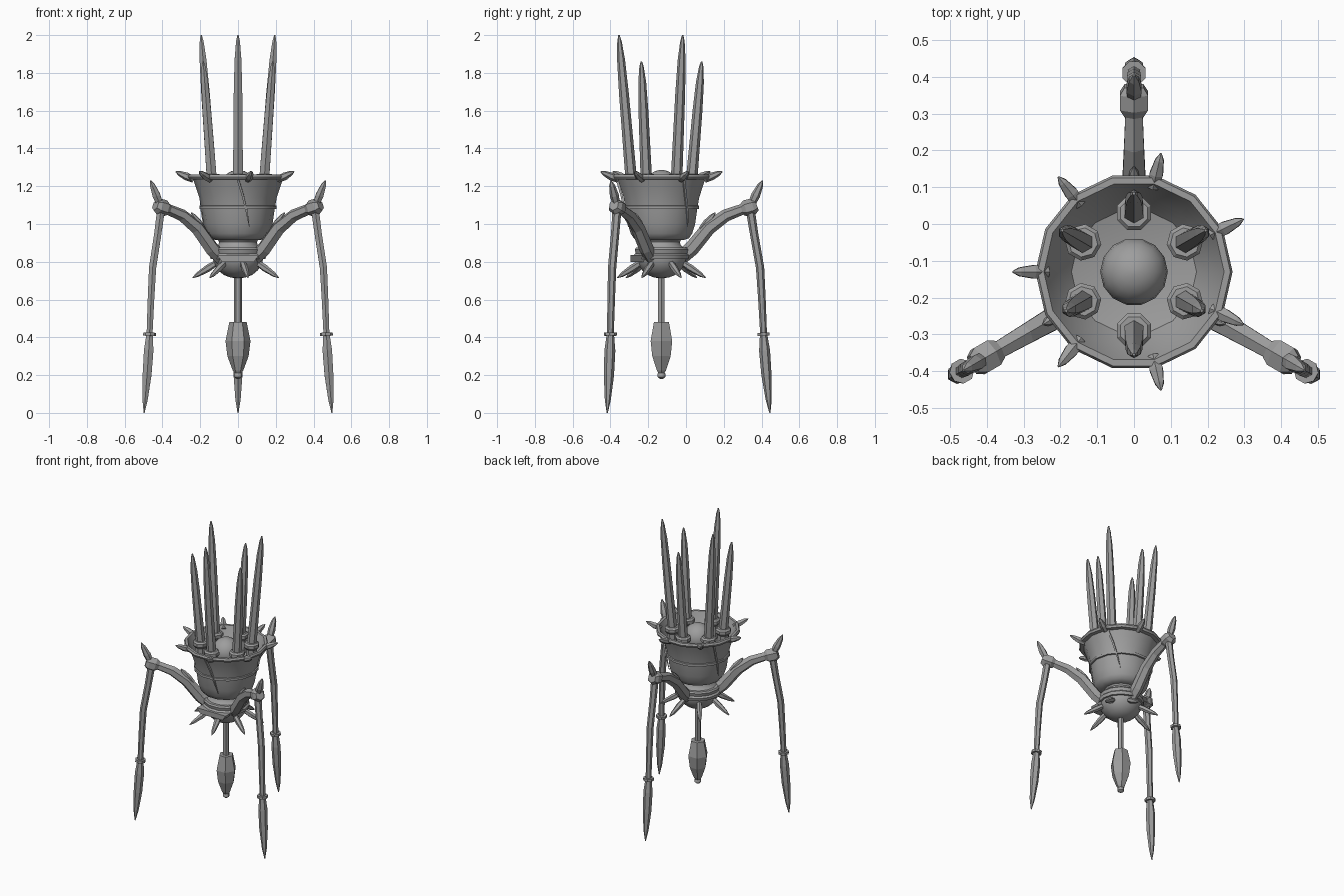
import bpy, math
from mathutils import Vector

if "Cube" in bpy.data.objects:
    bpy.data.objects.remove(bpy.data.objects["Cube"])

CY = -0.13  # body axis offset in y
metal = bpy.data.materials.new("dull grey metal")
metal.diffuse_color = (0.34, 0.34, 0.34, 1)
metal.use_nodes = True
metal.node_tree.nodes["Principled BSDF"].inputs["Base Color"].default_value = metal.diffuse_color


def make(name, verts, faces, smooth=None):
    me = bpy.data.meshes.new(name)
    me.from_pydata(verts, [], faces)
    me.materials.append(metal)
    ob = bpy.data.objects.new(name, me)
    bpy.context.collection.objects.link(ob)
    if smooth:
        bpy.ops.object.select_all(action='DESELECT')
        ob.select_set(True)
        bpy.context.view_layer.objects.active = ob
        bpy.ops.object.shade_smooth_by_angle(angle=math.radians(smooth))
    return ob


def skin(rings, n, closed=False):
    """Quads between consecutive rings, with end caps unless closed."""
    m = len(rings)
    verts = [v for r in rings for v in r]
    faces = []
    for i in range(m if closed else m - 1):
        a, b = i * n, (i + 1) % m * n
        faces += [(a + j, a + (j + 1) % n, b + (j + 1) % n, b + j) for j in range(n)]
    if not closed:
        faces += [tuple(range(n))[::-1], tuple((m - 1) * n + j for j in range(n))]
    return verts, faces


def lathe(name, profile, n, smooth=None, closed=False, centre=(0, CY), turn=0):
    rings = [[(centre[0] + r * math.cos(turn + math.tau * j / n),
               centre[1] + r * math.sin(turn + math.tau * j / n), z) for j in range(n)]
             for r, z in profile]
    return make(name, *skin(rings, n, closed), smooth)


def polar(deg, r, z):
    a = math.radians(deg)
    return Vector((r * math.cos(a), CY + r * math.sin(a), z))


def limb(name, points, radii, n=6, deg=0, wide=1.0, smooth=None):
    """Tapered tube through points; sides line up with the tangent at deg."""
    side = Vector((-math.sin(math.radians(deg)), math.cos(math.radians(deg)), 0))
    rings = []
    for i, p in enumerate(points):
        d = (points[min(i + 1, len(points) - 1)] - points[max(i - 1, 0)]).normalized()
        s = (side - d * side.dot(d)).normalized()
        u = d.cross(s)
        rings.append([p + radii[i] * (wide * s * math.cos(math.tau * (j + .5) / n)
                                      + u * math.sin(math.tau * (j + .5) / n)) for j in range(n)])
    return make(name, *skin(rings, n), smooth)


def spike(name, deg, a, b, r, n=6):
    """Spike between two (radius, z) points, widest a third of the way up."""
    p, q = polar(deg, *a), polar(deg, *b)
    return limb(name, [p, p.lerp(q, .4), p.lerp(q, .8), q], [r * .8, r, r * .65, r * .12], n, deg)


# Cup, open at the top, with an inner wall and floor
lathe("cup", [(.03, .915), (.12, .915), (.15, .925), (.167, .95), (.183, 1.0), (.193, 1.07),
              (.205, 1.14), (.225, 1.2), (.237, 1.235), (.262, 1.237), (.268, 1.25), (.262, 1.262),
              (.245, 1.262), (.235, 1.24), (.205, 1.18), (.17, 1.13), (.09, 1.11), (.02, 1.11)],
      14, 40)
lathe("cup_band", [(.19, 1.078), (.205, 1.08), (.205, 1.096), (.19, 1.1)], 14, 30, True)
lathe("core_dome", [(.092 * math.cos(a), 1.195 + .092 * math.sin(a))
                    for a in [math.radians(-85 + 17 * i) for i in range(11)]], 14, 50)

# Neck, collar and rounded underside
lathe("neck", [(.11, .92), (.1, .905), (.104, .89), (.12, .875), (.12, .85)], 14, 40)
lathe("collar", [(.1, .875), (.138, .875), (.145, .865), (.14, .845), (.15, .835), (.145, .815), (.1, .81)],
      14, 30, True)
lathe("underside", [(.13, .86), (.135, .82), (.125, .785), (.105, .755), (.075, .73),
                    (.04, .717), (.01, .713)], 14, 40)
fx = [(-.11, .835), (.11, .835), (.085, .8), (-.085, .8)]
make("front_bracket", *skin([[(x, CY - y, z) for x, z in fx] for y in (.09, .163)], 4))

# Spikes around the rim and the underside
for k in range(7):
    deg = 180 + k * 360 / 7
    spike("rim_spike", deg, (.235, 1.235), (.33, 1.277), .021)
    spike("lower_spike", deg, (.105, .80), (.24, .715), .019)

# Hanging weight
lathe("weight_rod", [(.02, .46), (.02, .73)], 6)
lathe("weight", [(.018, .21), (.028, .225), (.056, .3), (.066, .38), (.046, .48)], 6)
lathe("weight_tip", [(.008, .18), (.021, .19), (.021, .207), (.01, .22)], 8, 50)

# Blades standing in the cup, tall and short in turn
for k in range(6):
    deg = 30 + 60 * k
    tall = k % 2 == 0
    top, tip_r = (2.0, .225) if tall else (1.86, .213)
    at = lambda t: polar(deg, .15 + (tip_r - .15) * t, 1.12 + (top - 1.12) * t)
    limb("tall_blade" if tall else "short_blade", [at(t) for t in (0, .2, .65, .85, .96, 1)],
         [.03, .03, .026, .021, .012, .004], 6, deg)
    c = polar(deg, .16, 0)
    lathe("blade_socket", [(.035, 1.11), (.038, 1.22), (.05, 1.235), (.05, 1.255), (.04, 1.265), (.02, 1.265)],
          8, None, False, (c.x, c.y), math.radians(deg + 22.5))

for deg in (-90, 30, 150):
    # Thin slanted ribs on the cup wall
    limb("cup_rib", [polar(deg, .236, 1.235), polar(deg + 7, .212, 1.15),
                     polar(deg + 13, .2, 1.07), polar(deg + 19, .185, .985)],
         [.008, .008, .007, .002], 4, deg)

for deg in (90, -30, -150):
    P = lambda r, z: polar(deg, r, z)
    # Thigh, knee block and knee spike
    limb("thigh", [P(.09, .81), P(.16, .87), P(.25, .98), P(.34, 1.045), P(.46, 1.09)],
         [.038, .04, .038, .033, .027], 6, deg, .95)
    spike("thigh_spike", deg, (.21, .97), (.285, 1.06), .02)
    limb("knee", [P(.425, 1.075), P(.445, 1.082), P(.485, 1.093), P(.505, 1.1)],
         [.03, .044, .044, .03], 6, deg)
    spike("knee_spike", deg, (.475, 1.1), (.535, 1.23), .024)
    # Shin, ankle ring and pointed foot
    limb("shin", [P(.47, 1.08), P(.49, .95), P(.522, .77), P(.532, .6), P(.541, .41)],
         [.024, .022, .022, .02, .018], 6, deg)
    limb("ankle_ring", [P(.54, .425), P(.541, .408)], [.034, .034], 8, deg)
    limb("foot", [P(.541, .41), P(.546, .33), P(.556, .2), P(.568, .07), P(.574, 0)],
         [.02, .029, .027, .016, .003], 6, deg)
